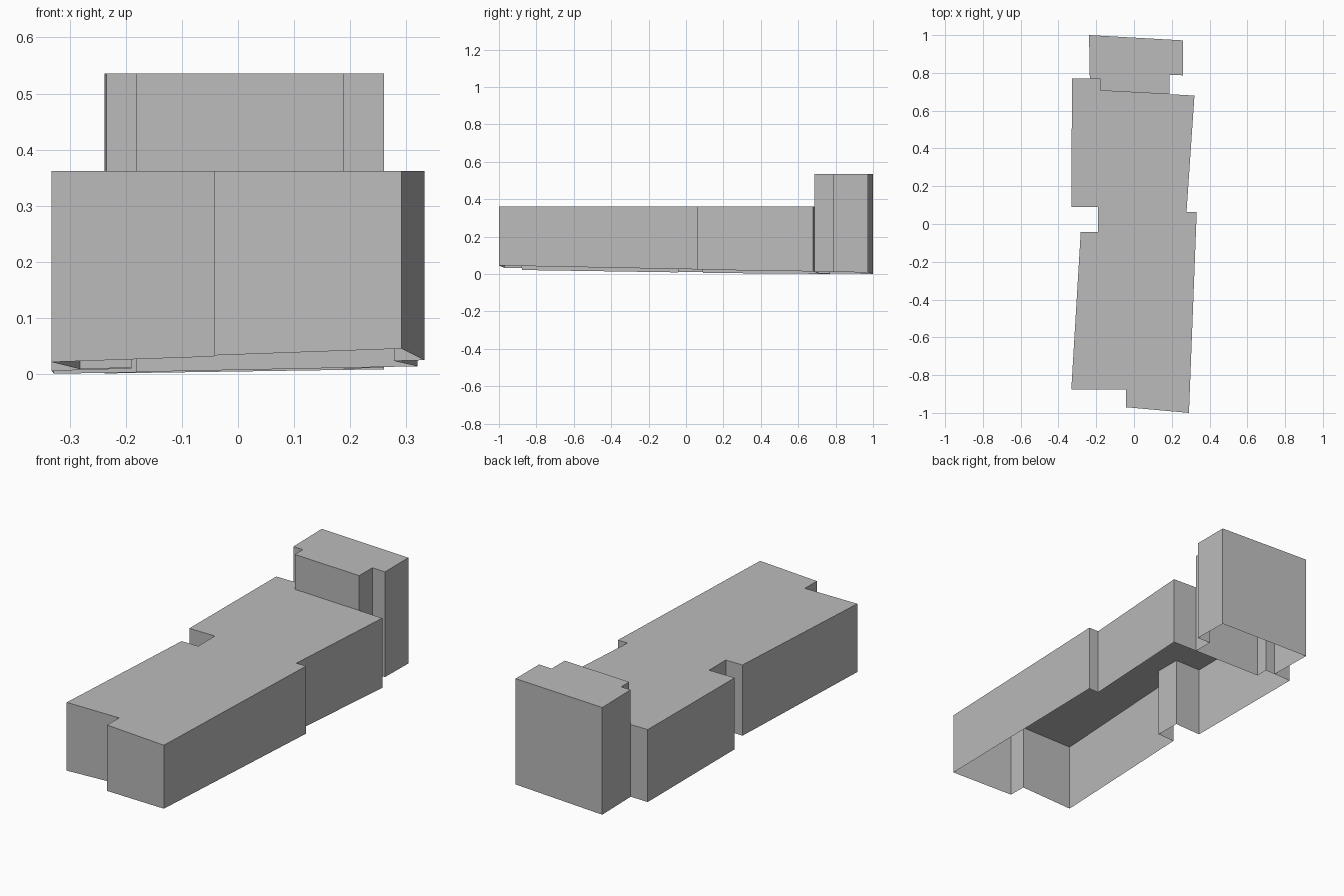
import bpy
import bmesh

cube = bpy.data.objects.get("Cube")
if cube:
    bpy.data.objects.remove(cube, do_unlink=True)

# One plain wall and roof colour
grey = bpy.data.materials.new("light_grey")
grey.use_nodes = True
colour = (0.5, 0.5, 0.5, 1)
grey.diffuse_color = colour
grey.node_tree.nodes["Principled BSDF"].inputs["Base Color"].default_value = colour


def ground(x, y):
    """Height of the gently sloping ground that the walls stand on."""
    middle = 0.0165 - 0.0155 * y + 0.0035 * y * y
    return max(0, middle + x * (0.029 - 0.01 * y - 0.005 * y * y))


def block(name, outline, height, open_sides=()):
    """Flat-roofed shell with an open bottom; open_sides are left to a neighbour."""
    bm = bmesh.new()
    top = [bm.verts.new((x, y, height)) for x, y in outline]
    base = [bm.verts.new((x, y, ground(x, y))) for x, y in outline]
    bm.faces.new(top)
    for i in range(len(outline)):
        j = (i + 1) % len(outline)
        if i not in open_sides:
            bm.faces.new((base[i], base[j], top[j], top[i]))
    bmesh.ops.delete(bm, geom=[v for v in bm.verts if not v.link_faces], context='VERTS')
    mesh = bpy.data.meshes.new(name)
    bm.to_mesh(mesh)
    bm.free()
    mesh.materials.append(grey)
    obj = bpy.data.objects.new(name, mesh)
    bpy.context.collection.objects.link(obj)
    return obj


# Party wall between the two blocks, from right to left
party = [(0.188, 0.687), (-0.181, 0.706), (-0.181, 0.77), (-0.234, 0.77)]

# Long low hall, counter-clockwise from above
hall_front = [(-0.332, -0.876), (-0.043, -0.876), (-0.043, -0.97), (0.291, -1.0),
              (0.332, 0.063), (0.278, 0.063), (0.32, 0.68)]
hall_back = [(-0.328, 0.77), (-0.332, 0.09), (-0.19, 0.09), (-0.19, -0.042), (-0.282, -0.042)]
first = len(hall_front)
block("low_hall", hall_front + party + hall_back, 0.362,
      open_sides=range(first, first + len(party) - 1))

# Tall block at the back
tower_back = [(-0.238, 1.0), (0.26, 0.972), (0.26, 0.787), (0.188, 0.79)]
block("rear_tower", (party + tower_back)[::-1], 0.536)
